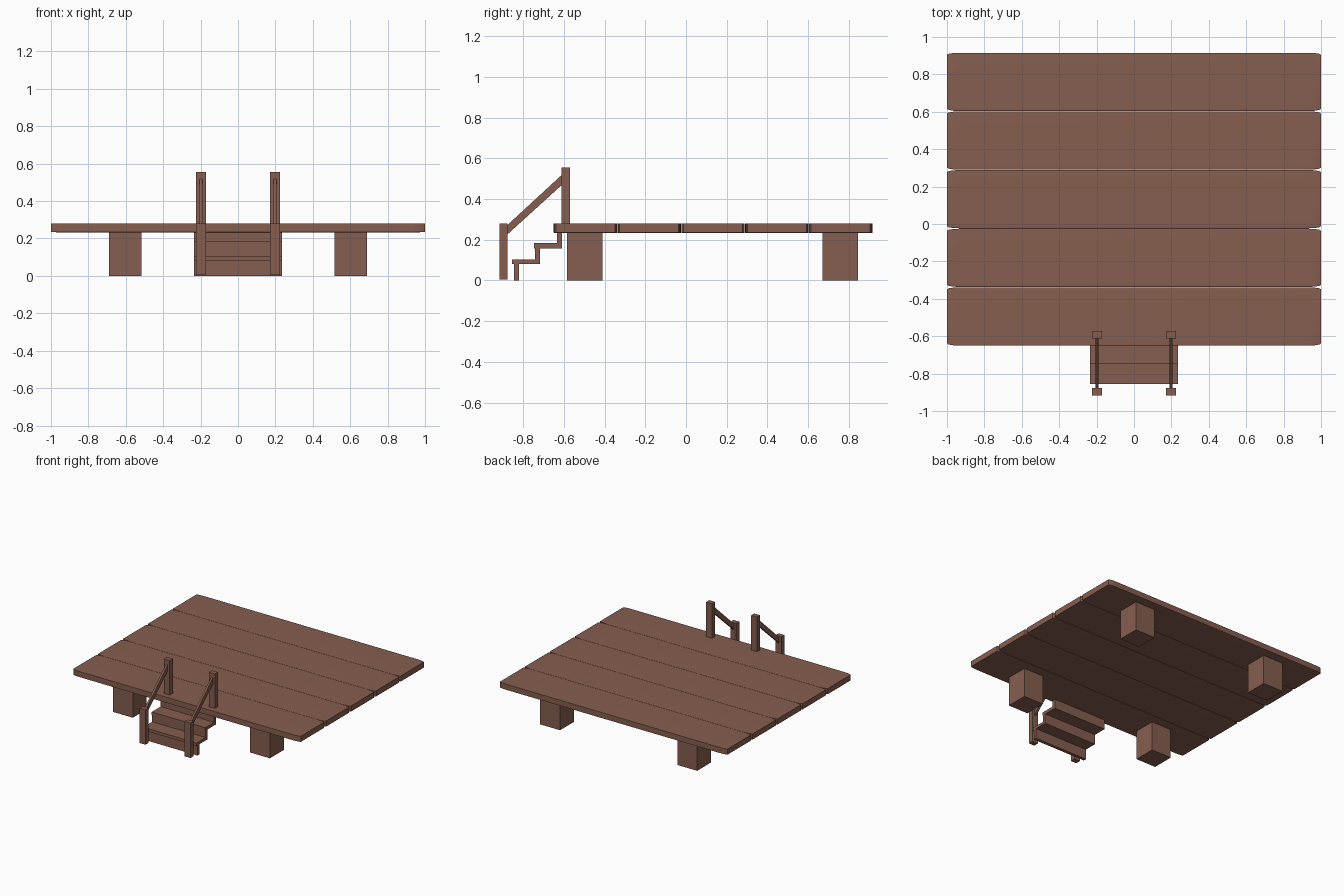
import bpy, bmesh
from mathutils import Matrix, Vector

if "Cube" in bpy.data.objects:
    bpy.data.objects.remove(bpy.data.objects["Cube"])

wood = bpy.data.materials.new("brown_wood")
wood.diffuse_color = (0.24, 0.112, 0.08, 1)
wood.use_nodes = True
wood.node_tree.nodes["Principled BSDF"].inputs["Base Color"].default_value = wood.diffuse_color


def finish(bm, name):
    bmesh.ops.recalc_face_normals(bm, faces=bm.faces)
    me = bpy.data.meshes.new(name)
    bm.to_mesh(me)
    bm.free()
    me.materials.append(wood)
    ob = bpy.data.objects.new(name, me)
    bpy.context.collection.objects.link(ob)
    return ob


def box(name, lo, hi, bevel=0.0):
    """Box between two corners; the bevel is made before scaling, so it stretches with the box."""
    bm = bmesh.new()
    bmesh.ops.create_cube(bm, size=2)
    if bevel:
        bmesh.ops.bevel(bm, geom=bm.edges[:], offset=bevel, segments=3,
                        profile=0.5, affect='EDGES')
    lo, hi = Vector(lo), Vector(hi)
    m = Matrix.Translation((lo + hi) / 2) @ Matrix.Diagonal(((hi - lo) / 2).to_4d())
    bmesh.ops.transform(bm, matrix=m, verts=bm.verts)
    return finish(bm, name)


def prism(name, profile, x0, x1):
    """Extrude a (y, z) profile along x."""
    bm = bmesh.new()
    f = bm.faces.new([bm.verts.new((x0, y, z)) for y, z in profile])
    r = bmesh.ops.extrude_face_region(bm, geom=[f])
    bmesh.ops.translate(bm, vec=(x1 - x0, 0, 0),
                        verts=[v for v in r["geom"] if isinstance(v, bmesh.types.BMVert)])
    return finish(bm, name)


# deck planks
pitch = 0.3135
for i in range(5):
    y = -0.65 + i * pitch
    p = box(f"deck_plank_{i + 1}", (-1, y, 0.233), (1, y + pitch - 0.002, 0.281), 0.07)
    bpy.context.view_layer.objects.active = p
    p.select_set(True)
    bpy.ops.object.shade_smooth_by_angle()
    p.select_set(False)

# support blocks
for s in (-1, 1):
    for label, y in (("front", -0.585), ("back", 0.67)):
        x0, x1 = sorted((s * 0.515, s * 0.69))
        box(f"{label}_support_block", (x0, y, 0), (x1, y + 0.175, 0.236))

# folded stairs as one zigzag profile
stairs = [(-0.845, 0), (-0.82, 0), (-0.82, 0.08), (-0.718, 0.08), (-0.718, 0.158),
          (-0.61, 0.158), (-0.61, 0.236), (-0.635, 0.236), (-0.635, 0.183),
          (-0.747, 0.183), (-0.747, 0.158), (-0.742, 0.158), (-0.742, 0.103),
          (-0.855, 0.103), (-0.855, 0.08), (-0.845, 0.08)]
prism("stairs", stairs, -0.235, 0.235)

# handrails
for s in (-1, 1):
    x = s * 0.198
    box("lower_rail_post", (x - 0.026, -0.916, 0.004), (x + 0.026, -0.876, 0.281))
    box("upper_rail_post", (x - 0.026, -0.611, 0.275), (x + 0.026, -0.571, 0.555))
    prism("sloped_handrail", [(-0.88, 0.224), (-0.605, 0.474), (-0.605, 0.524), (-0.88, 0.27)],
          x - 0.008, x + 0.008)
